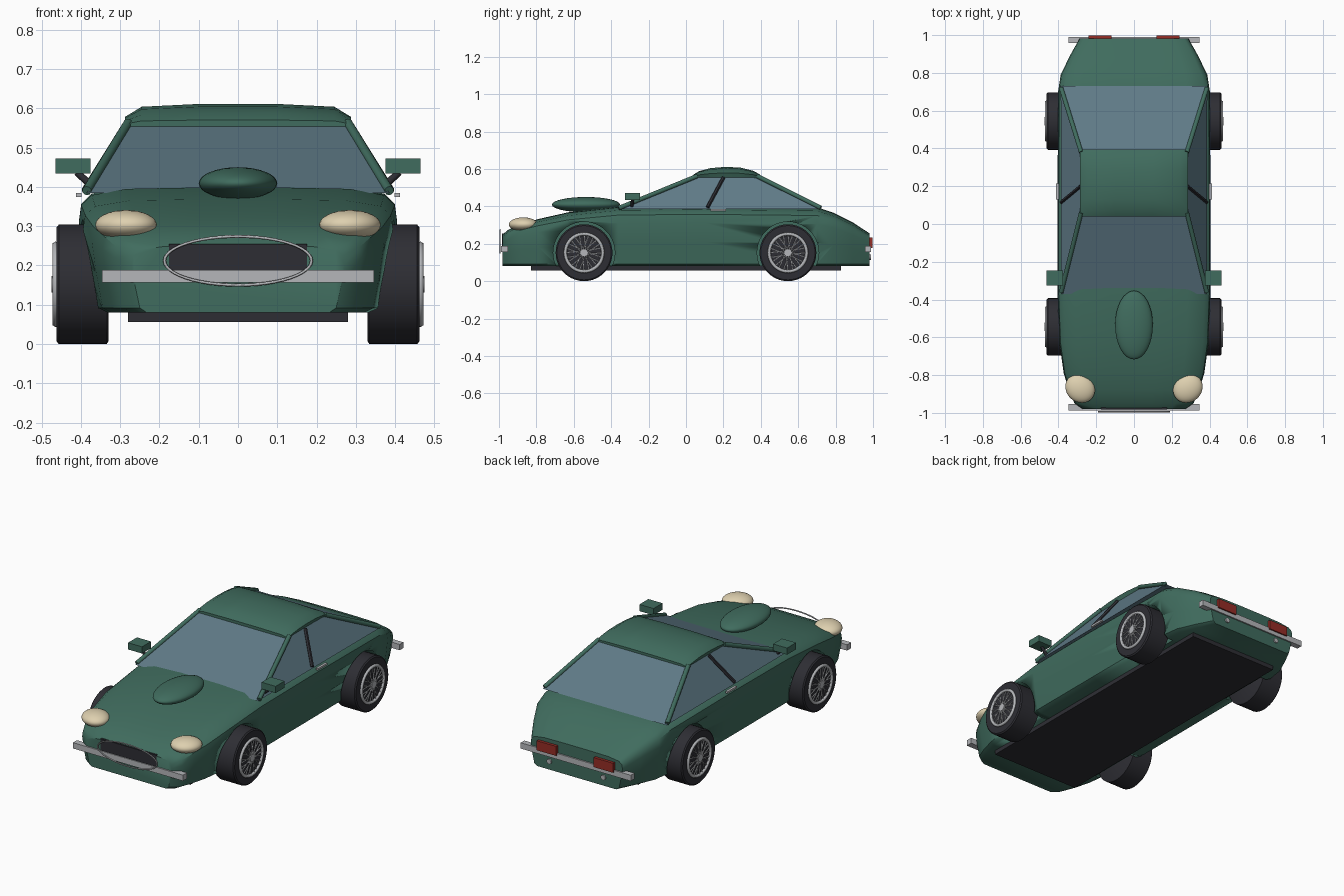
import bpy, bmesh, math
from mathutils import Vector

if "Cube" in bpy.data.objects:
    bpy.data.objects.remove(bpy.data.objects["Cube"])


def material(name, rgb):
    m = bpy.data.materials.new(name)
    m.diffuse_color = (*rgb, 1)
    m.use_nodes = True
    m.node_tree.nodes["Principled BSDF"].inputs["Base Color"].default_value = m.diffuse_color
    return m


GREEN = material("green paint", (0.051, 0.150, 0.112))
GLASS = material("tinted glass", (0.114, 0.195, 0.242))
BLACK = material("black rubber", (0.027, 0.027, 0.034))
CHROME = material("chrome", (0.46, 0.47, 0.49))
CREAM = material("cream lamp", (0.73, 0.63, 0.43))
RED = material("red lamp", (0.30, 0.026, 0.019))


def finish(bm, name, mat, smooth=None):
    bmesh.ops.recalc_face_normals(bm, faces=bm.faces)
    me = bpy.data.meshes.new(name)
    bm.to_mesh(me)
    bm.free()
    ob = bpy.data.objects.new(name, me)
    bpy.context.collection.objects.link(ob)
    me.materials.append(mat)
    if smooth:
        smooth_by_angle(ob, smooth)
    return ob


def smooth_by_angle(ob, degrees):
    bpy.ops.object.select_all(action='DESELECT')
    ob.select_set(True)
    bpy.context.view_layer.objects.active = ob
    bpy.ops.object.shade_smooth_by_angle(angle=math.radians(degrees))


def loft(name, rings, mat, smooth=None):
    """Skin closed rings of equal length and cap both ends."""
    bm = bmesh.new()
    vs = [[bm.verts.new(p) for p in r] for r in rings]
    n = len(vs[0])
    for a, b in zip(vs, vs[1:]):
        for i in range(n):
            bm.faces.new((a[i], a[(i + 1) % n], b[(i + 1) % n], b[i]))
    bm.faces.new(vs[0])
    bm.faces.new(vs[-1])
    return finish(bm, name, mat, smooth)


def mirrored(half, y):
    """Half profile (bottom to top, x > 0) to a full ring at y."""
    return [(x, y, z) for x, z in half] + [(-x, y, z) for x, z in reversed(half)]


def box(name, lo, hi, mat):
    x0, y0, z0 = lo
    x1, y1, z1 = hi
    ring = lambda z: [(x0, y0, z), (x1, y0, z), (x1, y1, z), (x0, y1, z)]
    return loft(name, [ring(z0), ring(z1)], mat)


def ellipsoid(name, centre, radii, mat, turn=0):
    bm = bmesh.new()
    bmesh.ops.create_uvsphere(bm, u_segments=32, v_segments=16, radius=1)
    ob = finish(bm, name, mat, 60)
    ob.location, ob.scale, ob.rotation_euler.z = centre, radii, turn
    return ob


def add_rod(bm, a, b, r, sides=10):
    a, b = Vector(a), Vector(b)
    d = b - a
    m = d.to_track_quat('Z', 'Y').to_matrix().to_4x4()
    m.translation = (a + b) / 2
    bmesh.ops.create_cone(bm, cap_ends=True, segments=sides, radius1=r, radius2=r,
                          depth=d.length, matrix=m)


def rod(name, a, b, r, mat, sides=10):
    bm = bmesh.new()
    add_rod(bm, a, b, r, sides)
    return finish(bm, name, mat, 40)


def hoop(name, centre, axis, ru, rv, r, mat):
    """Thin oval tube around the x or y axis."""
    rings = bmesh.new()
    vs = []
    for i in range(48):
        t = i * math.tau / 48
        ring = []
        for j in range(6):
            p = j * math.tau / 6
            u, v = (ru + r * math.cos(p)) * math.cos(t), (rv + r * math.cos(p)) * math.sin(t)
            w = r * math.sin(p)
            off = (w, u, v) if axis == 'x' else (u, w, v)
            ring.append(rings.verts.new(Vector(centre) + Vector(off)))
        vs.append(ring)
    for i in range(48):
        a, b = vs[i], vs[(i + 1) % 48]
        for j in range(6):
            rings.faces.new((a[j], a[(j + 1) % 6], b[(j + 1) % 6], b[j]))
    return finish(rings, name, mat, 70)


# Body shell: stations of (y, half width, top height)
def body_ring(y, w, t):
    b = 0.08
    h = t - b
    half = [(0.86 * w, b), (0.925 * w, b + 0.012), (0.97 * w, b + 0.4 * h), (w, b + 0.72 * h),
            (0.985 * w, b + 0.86 * h), (0.92 * w, b + 0.94 * h), (0.7 * w, b + 0.99 * h), (0.3 * w, t)]
    return mirrored(half, y)


STATIONS = [(-0.98, 0.27, 0.25), (-0.95, 0.315, 0.275), (-0.88, 0.345, 0.305), (-0.79, 0.372, 0.332),
            (-0.63, 0.395, 0.368), (-0.36, 0.405, 0.398), (0.1, 0.405, 0.402), (0.70, 0.402, 0.395),
            (0.79, 0.388, 0.365), (0.89, 0.34, 0.315), (0.982, 0.288, 0.255)]
body = loft("body_shell", [body_ring(*s) for s in STATIONS], GREEN, 35)

# Wheel arches cut into the body
WHEEL_Y, WHEEL_R = 0.545, 0.152
for y in (-WHEEL_Y, WHEEL_Y):
    for s in (-1, 1):
        cutter = rod("arch_cutter", (s * 0.31, y, WHEEL_R), (s * 0.6, y, WHEEL_R), 0.165, GREEN, 40)
        cutter.hide_render = True
        cutter.hide_set(True)
        cut = body.modifiers.new("arch", 'BOOLEAN')
        cut.object, cut.operation, cut.solver = cutter, 'DIFFERENCE', 'EXACT'

box("underbody_tray", (-0.28, -0.83, 0.056), (0.28, 0.83, 0.09), BLACK)

# Cabin glass: one tapered block under the roof
loft("cabin_glass", [
    [(-0.385, -0.37, 0.385), (0.385, -0.37, 0.385), (0.388, 0.73, 0.385), (-0.388, 0.73, 0.385)],
    [(-0.275, 0.05, 0.558), (0.275, 0.05, 0.558), (0.275, 0.39, 0.558), (-0.275, 0.39, 0.558)]], GLASS)

# Domed roof panel
ROOF = [(0.04, 0.57), (0.07, 0.588), (0.13, 0.604), (0.21, 0.611), (0.29, 0.607), (0.36, 0.59), (0.395, 0.57)]
loft("roof", [mirrored([(0.275, 0.548), (0.287, 0.552 + (t - 0.552) * 0.45),
                        (0.245, 0.552 + (t - 0.552) * 0.88), (0.1, t)], y) for y, t in ROOF], GREEN, 45)

for s, side in ((-1, "left"), (1, "right")):
    # Roof pillars
    rod(side + "_front_pillar", (s * 0.385, -0.36, 0.39), (s * 0.28, 0.06, 0.562), 0.012, GREEN)
    rod(side + "_rear_pillar", (s * 0.386, 0.72, 0.392), (s * 0.28, 0.38, 0.562), 0.012, GREEN)
    rod(side + "_middle_pillar", (s * 0.386, 0.115, 0.395), (s * 0.283, 0.2, 0.553), 0.010, BLACK, 6)
    # Mirror and its stem
    box(side + "_mirror", (s * 0.376, -0.325, 0.434), (s * 0.464, -0.245, 0.472), GREEN)
    rod(side + "_mirror_stem", (s * 0.37, -0.29, 0.40), (s * 0.41, -0.285, 0.437), 0.009, BLACK)
    # Door handle
    box(side + "_door_handle", (s * 0.398, 0.13, 0.374), (s * 0.412, 0.215, 0.385), CHROME)
    # Lamps and exhaust
    ellipsoid(side + "_headlight", (s * 0.285, -0.87, 0.303), (0.082, 0.073, 0.038), CREAM, s * 0.7)
    box(side + "_tail_light", (s * 0.118, 0.965, 0.178), (s * 0.24, 0.998, 0.232), RED)
    rod(side + "_exhaust", (s * 0.17, 0.93, 0.128), (s * 0.17, 0.99, 0.128), 0.014, CHROME, 16)

# Bonnet bulge
ellipsoid("bonnet_scoop", (0, -0.535, 0.409), (0.1, 0.182, 0.041), GREEN)

# Grille, its oval surround and the bumpers
box("grille", (-0.175, -0.983, 0.165), (0.175, -0.95, 0.255), BLACK)
hoop("grille_surround", (0, -0.994, 0.212), 'y', 0.187, 0.062, 0.004, CHROME)
box("front_bumper", (-0.346, -0.988, 0.156), (0.346, -0.952, 0.189), CHROME)
box("rear_bumper", (-0.346, 0.957, 0.156), (0.346, 0.99, 0.189), CHROME)


# Wire wheels
def wheel(name, s, y):
    tyre = loft(name + "_tyre", [
        [(s * x, y + r * math.cos(a), WHEEL_R + r * math.sin(a))
         for a in (i * math.tau / 40 for i in range(40))]
        for x, r in ((0.33, 0.145), (0.334, 0.152), (0.456, 0.152), (0.462, 0.145))], BLACK, 30)
    hoop(name + "_rim", (s * 0.464, y, WHEEL_R), 'x', 0.1, 0.1, 0.009, CHROME)
    bm = bmesh.new()
    for i in range(24):
        a = i * math.tau / 24
        b = a + (0.5 if i % 2 else -0.5)
        add_rod(bm, (s * 0.47, y + 0.018 * math.cos(b), WHEEL_R + 0.018 * math.sin(b)),
                (s * 0.464, y + 0.1 * math.cos(a), WHEEL_R + 0.1 * math.sin(a)), 0.003, 5)
    finish(bm, name + "_spokes", CHROME)
    rod(name + "_hub", (s * 0.45, y, WHEEL_R), (s * 0.474, y, WHEEL_R), 0.021, CHROME, 20)


for s, side in ((-1, "left"), (1, "right")):
    wheel("front_" + side, s, -WHEEL_Y)
    wheel("rear_" + side, s, WHEEL_Y)
